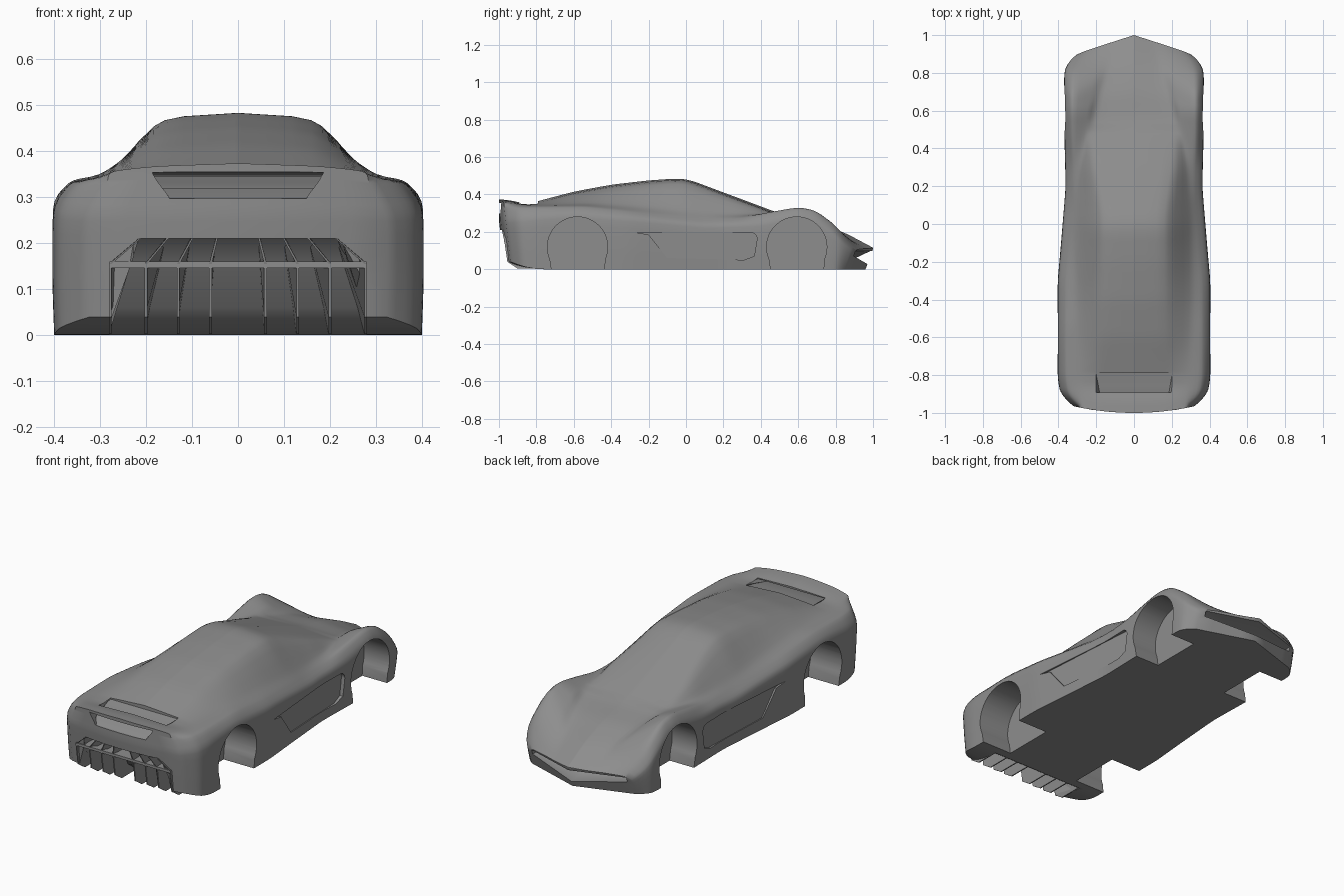
import bpy, bmesh
from math import sin, cos, radians, pi

if "Cube" in bpy.data.objects:
    bpy.data.objects.remove(bpy.data.objects["Cube"])

# Lengthwise curves: (y, value) pairs for each rail of the body
RAILS = {
    'w':  [(-1, .325), (-.94, .388), (-.83, .404), (-.3, .404), (-.1, .386), (.2, .362), (.45, .368), (.87, .37), (.94, .36), (1, .31)],
    'zb': [(-1, .04), (-.93, .018), (-.8, 0), (1, 0)],
    'zs': [(-1, .26), (-.6, .295), (-.2, .265), (.1, .235), (.4, .245), (.6, .285), (.75, .255), (.9, .175), (1, .09)],
    'zf': [(-1, .33), (-.85, .335), (-.55, .338), (-.2, .3), (.1, .272), (.3, .275), (.45, .31), (.6, .338), (.72, .325), (.87, .24), (1, .105)],
    'xg': [(-1, .28), (-.4, .305), (0, .3), (.3, .28), (.45, .26), (.6, .24), (1, .17)],
    'zg': [(-1, .357), (-.85, .343), (-.5, .35), (-.2, .33), (.2, .295), (.4, .29), (.6, .302), (.8, .24), (1, .11)],
    'xr': [(-1, .18), (-.4, .175), (.05, .175), (.3, .215), (.45, .22), (.6, .2), (1, .1)],
    'zt': [(-1, .374), (-.92, .367), (-.86, .347), (-.8, .362), (-.6, .415), (-.4, .452), (-.2, .475), (-.04, .486), (.02, .478),
           (.25, .392), (.55, .28), (.7, .25), (.85, .195), (1, .115)],
}


def linear(pts, y):
    if y <= pts[0][0]:
        return pts[0][1]
    for (a, p), (b, q) in zip(pts, pts[1:]):
        if y <= b:
            return p + (q - p) * (y - a) / (b - a)
    return pts[-1][1]


def rail(key, y):
    r = min(.04, 1 - abs(y))
    return sum(linear(RAILS[key], y + r * k / 3) for k in range(-3, 4)) / 7


def warp(x, y, z):
    # pointed nose, rounded and raked tail
    t = min(1, max(0, (y - .6) / .4))
    r = min(1, max(0, (-.7 - y) / .3))
    y -= t * .32 * abs(x) + t ** 4 * .04 * max(0, 1 - z / .11)
    y += r * r * (.04 * (x / .34) ** 2 + .03 * max(0, 1 - z / .26))
    return (x, y, z)


def half_section(y):
    v = {k: rail(k, y) for k in RAILS}
    drop = .006 if y < -.8 or y > .5 else .011
    pts = [(v['w'] * .99, v['zb']), (v['w'], v['zb'] + .4 * (v['zs'] - v['zb'])), (v['w'], v['zs']),
           (v['w'] - .04, v['zf']), (v['xg'], v['zg']), (v['xr'], v['zt'] - drop), (0, v['zt'])]
    for c in (.16, .25):   # corner cutting
        new = [pts[0]]
        for (a, b), (d, e) in zip(pts, pts[1:]):
            new += [(a + c * (d - a), b + c * (e - b)), (d + c * (a - d), e + c * (b - e))]
        pts = new + [pts[-1]]
    return pts


grey = bpy.data.materials.new('dark_grey')
grey.diffuse_color = (.27, .27, .27, 1)
grey.use_nodes = True
grey.node_tree.nodes["Principled BSDF"].inputs["Base Color"].default_value = grey.diffuse_color


def finish(name, bm):
    bmesh.ops.recalc_face_normals(bm, faces=bm.faces)
    me = bpy.data.meshes.new(name)
    bm.to_mesh(me)
    bm.free()
    me.materials.append(grey)
    ob = bpy.data.objects.new(name, me)
    bpy.context.collection.objects.link(ob)
    return ob


def prism(name, profile, xs, f=None):
    """Extrude a (y, z) profile through the x stations, optionally reshaped by f."""
    bm = bmesh.new()
    rows = []
    for x in xs:
        rows.append([bm.verts.new(f(x, y, z) if f else (x, y, z)) for y, z in profile])
    n = len(profile)
    for a, b in zip(rows, rows[1:]):
        for i in range(n):
            bm.faces.new((a[i], a[(i + 1) % n], b[(i + 1) % n], b[i]))
    bm.faces.new(rows[0])
    bm.faces.new(rows[-1])
    return finish(name, bm)


# Body shell lofted from sections
FR = [1, .75, .5, .25, 0]
bm = bmesh.new()
rings = []
N = 100
for k in range(N + 1):
    y = -1 + 2 * k / N
    h = half_section(y)
    w, zb = h[0]
    right = [(w * s, zb) for s in reversed(FR[1:])] + h
    loop = right + [(-x, z) for x, z in reversed(right[1:-1])]
    rings.append([bm.verts.new(warp(x, y, z)) for x, z in loop])
for a, b in zip(rings, rings[1:]):
    for i in range(len(a)):
        j = (i + 1) % len(a)
        bm.faces.new((a[i], a[j], b[j], b[i]))
# Nose and tail faces
for y in (-1, 1):
    h = half_section(y)
    for side in (-1, 1):
        grid = [[bm.verts.new(warp(side * x * s, y, z)) for s in FR] for x, z in h]
        for a, b in zip(grid, grid[1:]):
            for i in range(len(FR) - 1):
                bm.faces.new((a[i], a[i + 1], b[i + 1], b[i]))
bmesh.ops.remove_doubles(bm, verts=bm.verts, dist=1e-4)
body = finish('car_body', bm)

cutters = []

# Wheel arches
for cy in (-.58, .592):
    arch = [(cy + .161 * cos(radians(a)), .119 + .161 * sin(radians(a))) for a in range(-24, 205, 6)]
    arch += [(cy - .13, -.06), (cy + .14, -.06)]
    for s in (-1, 1):
        cutters.append(prism('wheel_arch_cutter', arch, (s * .22, s * .55)))

# Side intakes: wedge recess, deepest at its rounded front end
intake = [(-.27, .197), (-.2, .185), (-.1, .06), (.31, .05), (.365, .07)]
intake += [(.345 + .035 * cos(a * pi / 12), .162 + .035 * sin(a * pi / 12)) for a in range(0, 7)]
for s in (-1, 1):
    cutters.append(prism('intake_cutter', intake, (0, 1),
                         lambda x, y, z: (s * (.5 if x else .346 + (.38 - y) * .068), y, z)))

# Gap under the rear wing
gap = [(-1.06, .297), (-.985, .297), (-.95, .32), (-.86, .332), (-.79, .345), (-.79, .42), (-.888, .42), (-.892, .347), (-1.06, .36)]
cutters.append(prism('wing_gap_cutter', gap, (-.175, .175),
                     lambda x, y, z: (x * (1.15 if y > -.9 else .85 if z < .31 else 1), y, z)))

# Diffuser recess
def taper(x, y, z):
    return (x * (.77 if z > .17 else 1), y, z)

recess = [(-1.06, .21), (-.955, .21), (-.89, .155), (-.85, .06), (-.74, -.02), (-1.06, -.02), (-1.06, .155)]
cutters.append(prism('diffuser_cutter', recess, (-.28, .28), taper))

# Undercut below the nose, closing towards the corners
mouth = [(.885, .05), (.985, .097), (1.08, .1), (1.08, .028), (.96, .028), (.9, .036)]
cutters.append(prism('mouth_cutter', mouth, (-.28, 0, .28),
                     lambda x, y, z: (x, y - .3 * abs(x), z + abs(x) * 2.2 * max(0, .097 - z))))

bpy.context.view_layer.objects.active = body
for c in cutters:
    c.hide_render = True
    m = body.modifiers.new('cut', 'BOOLEAN')
    m.operation, m.solver, m.object = 'DIFFERENCE', 'EXACT', c
    bpy.ops.object.modifier_apply(modifier=m.name)
for c in cutters:
    bpy.data.objects.remove(c)

bpy.ops.object.select_all(action='DESELECT')
body.select_set(True)
bpy.ops.object.shade_smooth_by_angle(angle=radians(40))

# Diffuser fins and shelf
fin = [(-.985, .21), (-.93, .213), (-.86, .15), (-.77, .003), (-.9, .003), (-.955, .04), (-.972, .155)]
for x in (.06, .13, .2, .278):
    for s in (-1, 1):
        prism('diffuser_fin', fin, (s * x - .003, s * x + .003), taper)
shelf = [(-.972, .146), (-.972, .16), (-.88, .16), (-.85, .146)]
prism('diffuser_shelf', shelf, (-.28, .28))
